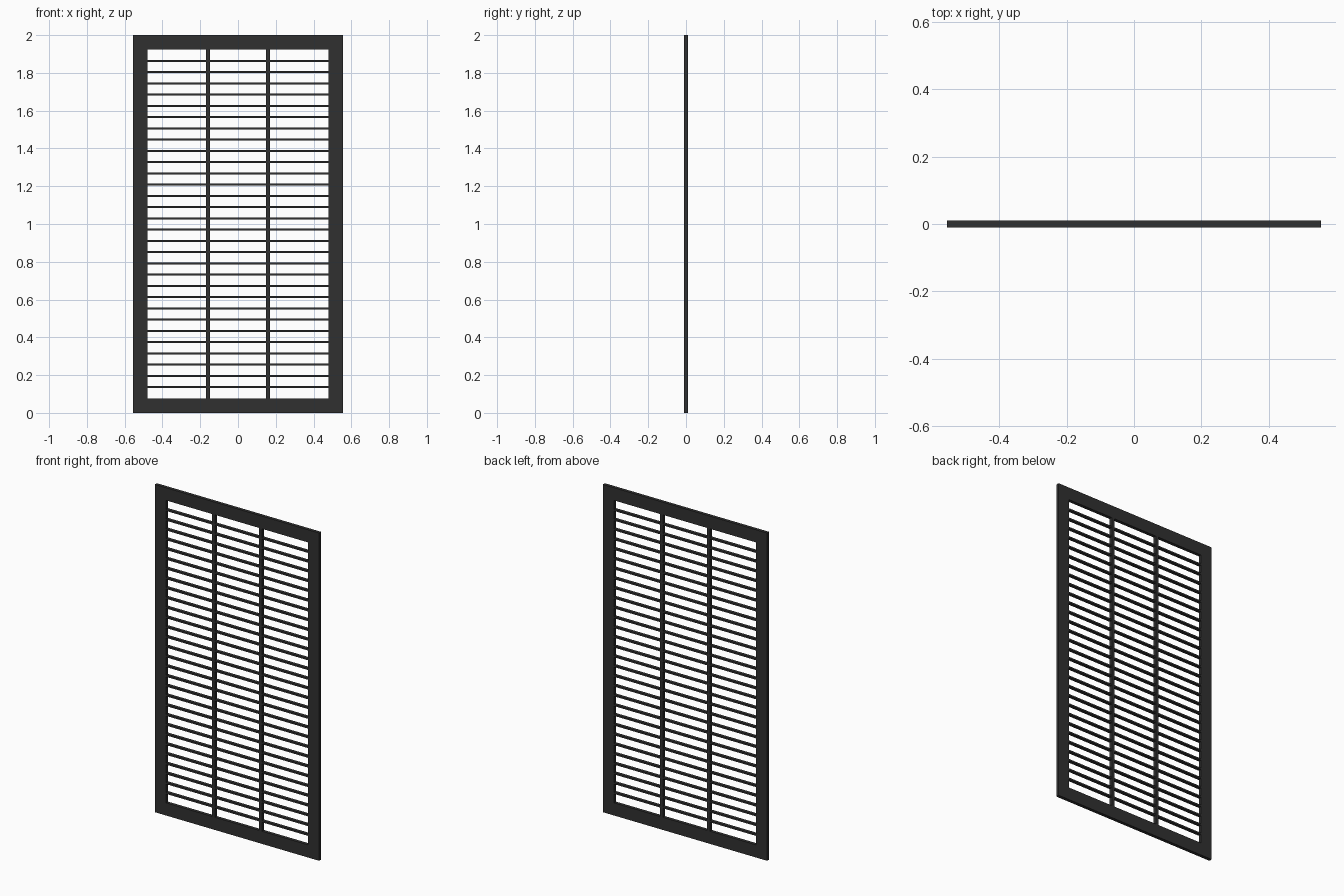
import bpy
import bmesh
from mathutils import Matrix, Vector

if "Cube" in bpy.data.objects:
    bpy.data.objects.remove(bpy.data.objects["Cube"])

W, H, T = 1.11, 2.0, 0.02     # overall width, height, thickness
B = 0.077                     # frame border width
BAR = 0.02                    # vertical bar width
SLATS, SLAT_H = 30, 0.01

mat = bpy.data.materials.new("dark_metal")
mat.diffuse_color = (0.03, 0.03, 0.03, 1)
mat.use_nodes = True
mat.node_tree.nodes["Principled BSDF"].inputs["Base Color"].default_value = mat.diffuse_color


def finish(name, bm):
    bmesh.ops.recalc_face_normals(bm, faces=bm.faces)
    me = bpy.data.meshes.new(name)
    bm.to_mesh(me)
    bm.free()
    me.materials.append(mat)
    ob = bpy.data.objects.new(name, me)
    bpy.context.collection.objects.link(ob)
    return ob


def box(name, size, loc):
    bm = bmesh.new()
    m = Matrix.Translation(loc) @ Matrix.Diagonal(Vector((*size, 1)))
    bmesh.ops.create_cube(bm, size=1, matrix=m)
    return finish(name, bm)


# Outer frame: a rectangular cross-section swept round four mitred corners
bm = bmesh.new()
corners = []
for sx, sz in ((-1, -1), (1, -1), (1, 1), (-1, 1)):
    corners.append([bm.verts.new((sx * (W / 2 - i), y, H / 2 + sz * (H / 2 - i)))
                    for i, y in ((0, -T / 2), (B, -T / 2), (B, T / 2), (0, T / 2))])
for k in range(4):
    a, b = corners[k], corners[(k + 1) % 4]
    for j in range(4):
        n = (j + 1) % 4
        bm.faces.new((a[j], b[j], b[n], a[n]))
finish("outer_frame", bm)

# Two vertical bars dividing the opening into thirds
inner_w, inner_h = W - 2 * B, H - 2 * B
for side, s in (("left", -1), ("right", 1)):
    box(f"vertical_bar_{side}", (BAR, T, inner_h), (s * inner_w / 6, 0, H / 2))

# Evenly spaced horizontal slats
pitch = inner_h / (SLATS + 1)
slat = box("horizontal_slats", (inner_w, T - 0.001, SLAT_H), (0, 0, B + pitch))
arr = slat.modifiers.new("repeat", 'ARRAY')
arr.count = SLATS
arr.use_relative_offset = False
arr.use_constant_offset = True
arr.constant_offset_displace = (0, 0, pitch)
